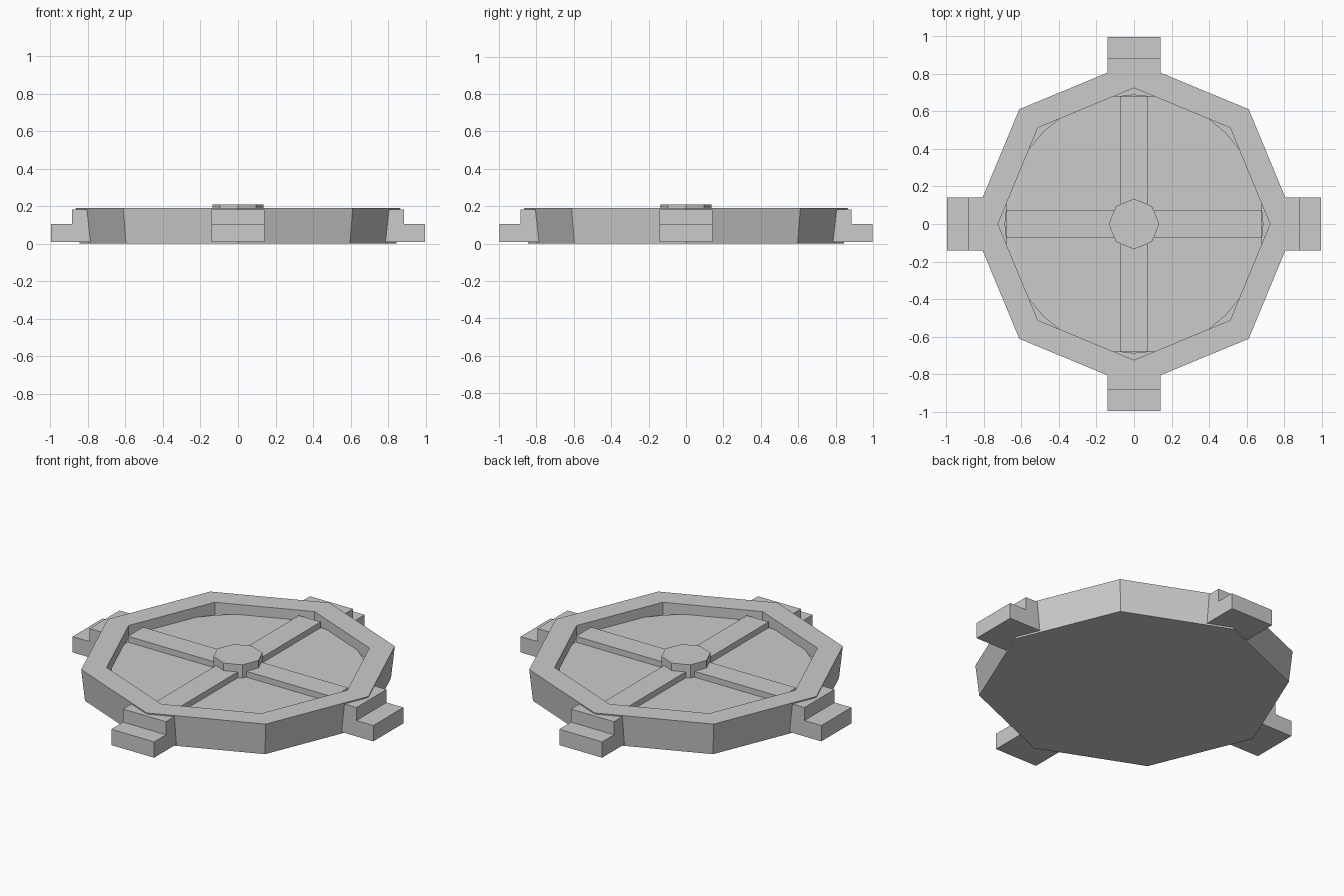
import bpy, bmesh
from math import cos, sin, pi

if "Cube" in bpy.data.objects:
    bpy.data.objects.remove(bpy.data.objects["Cube"])


def finish(name, bm):
    bmesh.ops.recalc_face_normals(bm, faces=bm.faces)
    me = bpy.data.meshes.new(name)
    bm.to_mesh(me)
    bm.free()
    ob = bpy.data.objects.new(name, me)
    bpy.context.collection.objects.link(ob)
    return ob


def lathe(name, profile, sides):
    """Closed solid from (radius, z) rings, capped at both ends."""
    bm = bmesh.new()
    rings = [[bm.verts.new((r * cos(2 * pi * i / sides), r * sin(2 * pi * i / sides), z))
              for i in range(sides)] for r, z in profile]
    for a, b in zip(rings, rings[1:]):
        for i in range(sides):
            j = (i + 1) % sides
            bm.faces.new((a[i], a[j], b[j], b[i]))
    bm.faces.new(rings[0][::-1])
    bm.faces.new(rings[-1])
    return finish(name, bm)


def extrude_profile(name, points, half_width, turn=0):
    """Extrude an (x, z) outline across y, then turn about z."""
    bm = bmesh.new()
    a = [bm.verts.new((x, -half_width, z)) for x, z in points]
    b = [bm.verts.new((x, half_width, z)) for x, z in points]
    n = len(points)
    bm.faces.new(a)
    bm.faces.new(b[::-1])
    for i in range(n):
        j = (i + 1) % n
        bm.faces.new((a[i], b[i], b[j], a[j]))
    ob = finish(name, bm)
    ob.rotation_euler.z = turn
    return ob


# Octagonal body with flared wall, flat rim and recess
lathe("octagon_rim", [(0.844, 0), (0.865, 0.19), (0.725, 0.19), (0.725, 0.115)], 8)

# Round floor panel inside the recess
lathe("floor_panel", [(0.69, 0.05), (0.69, 0.13)], 32)

# Central hub
lathe("hub", [(0.135, 0.10), (0.135, 0.21)], 8)

# Four spokes and four stepped outer lugs
spoke = [(0.05, 0.10), (0.68, 0.10), (0.68, 0.165), (0.05, 0.165)]
lug = [(0.76, 0.01), (0.997, 0.01), (0.997, 0.105), (0.885, 0.105),
       (0.885, 0.183), (0.76, 0.183)]
for k in range(4):
    extrude_profile(f"spoke_{k + 1}", spoke, 0.072, k * pi / 2)
    extrude_profile(f"stepped_lug_{k + 1}", lug, 0.142, k * pi / 2)
